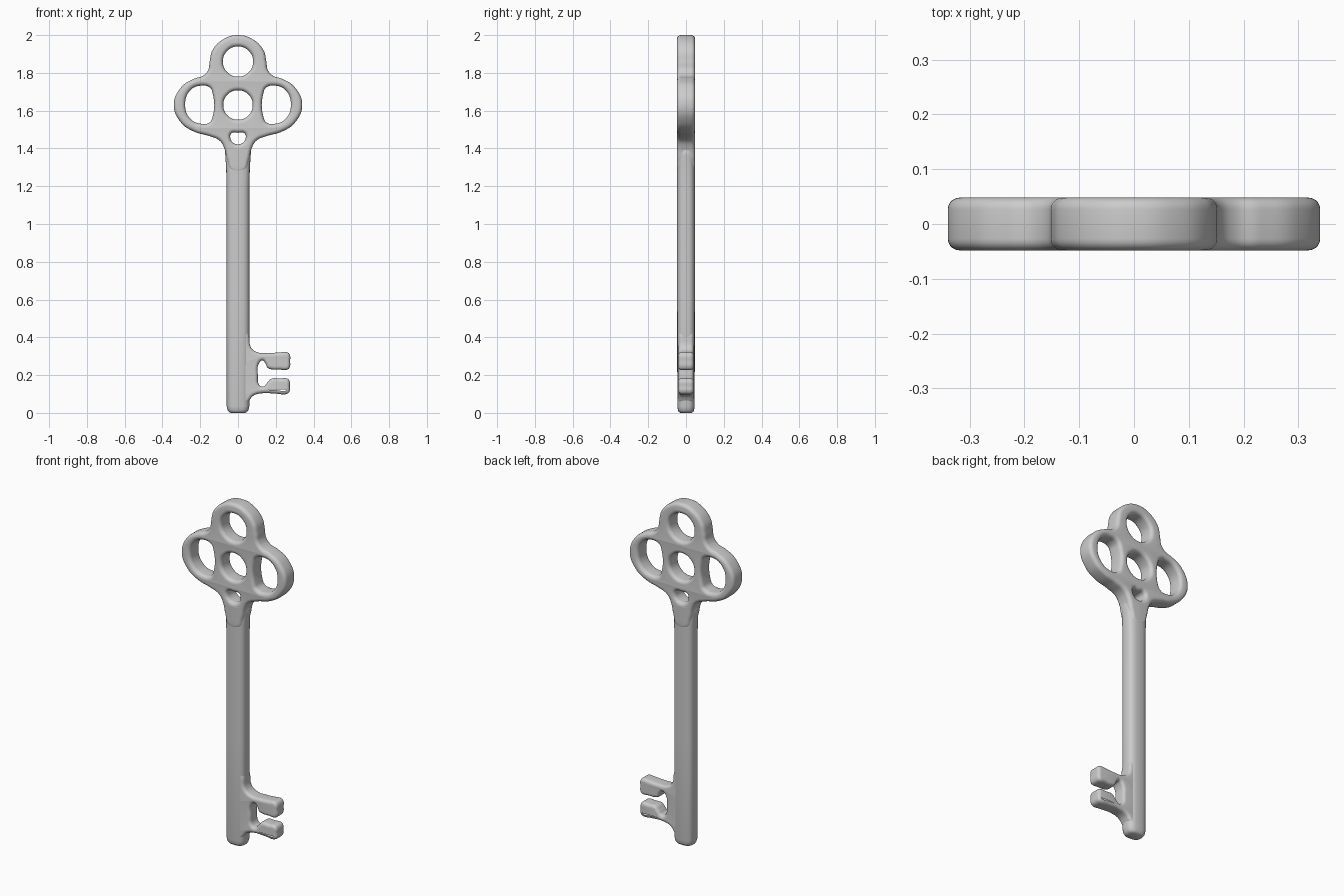
import bpy, bmesh, math

if "Cube" in bpy.data.objects:
    bpy.data.objects.remove(bpy.data.objects["Cube"])


def mirrored(half):
    """Complete a half outline by mirroring it in x (axis points kept once)."""
    return half + [(-x, z) for x, z in reversed(half) if abs(x) > 1e-6]


def ring(cx, cz, r, n=8):
    return [(cx + r * math.cos(2 * math.pi * i / n), cz + r * math.sin(2 * math.pi * i / n))
            for i in range(n)]


def finish(ob):
    bpy.ops.object.select_all(action='DESELECT')
    ob.select_set(True)
    bpy.context.view_layer.objects.active = ob


def plate(name, loops, half_depth, bevel):
    """Rounded flat plate from smooth closed outlines; inner loops become holes."""
    cu = bpy.data.curves.new(name, 'CURVE')
    cu.dimensions = '2D'
    cu.fill_mode = 'BOTH'
    cu.extrude = half_depth - bevel
    cu.bevel_depth = bevel
    cu.bevel_resolution = 4
    cu.offset = -bevel
    cu.resolution_u = 8
    for pts in loops:
        sp = cu.splines.new('BEZIER')
        sp.bezier_points.add(len(pts) - 1)
        sp.use_cyclic_u = True
        for bp, (x, z) in zip(sp.bezier_points, pts):
            bp.co = (x, z, 0)
            bp.handle_left_type = bp.handle_right_type = 'AUTO'
    ob = bpy.data.objects.new(name, cu)
    bpy.context.collection.objects.link(ob)
    ob.rotation_euler.x = math.pi / 2
    finish(ob)
    bpy.ops.object.convert(target='MESH')
    ob = bpy.context.object
    bpy.ops.object.transform_apply(location=False, rotation=True, scale=False)
    bm = bmesh.new()
    bm.from_mesh(ob.data)
    bmesh.ops.remove_doubles(bm, verts=bm.verts, dist=0.0001)
    bmesh.ops.recalc_face_normals(bm, faces=bm.faces)
    bm.to_mesh(ob.data)
    bm.free()
    bpy.ops.object.shade_smooth_by_angle(angle=math.radians(40))
    return ob


# Bow: three-lobed plate with five holes, its neck tapering into the shaft
bow_half = [(0, 2.0), (.078, 1.978), (.135, 1.92), (.15, 1.86), (.158, 1.815), (.185, 1.785),
            (.23, 1.77), (.30, 1.725), (.34, 1.63), (.30, 1.535), (.23, 1.488), (.15, 1.465),
            (.098, 1.442), (.074, 1.405), (.058, 1.34), (.035, 1.28)]
side_hole = [(.135, 1.695), (.15, 1.723), (.19, 1.733), (.25, 1.71), (.28, 1.63),
             (.25, 1.555), (.19, 1.53), (.15, 1.538), (.135, 1.565)]
small_hole = mirrored([(0, 1.483), (.034, 1.48), (.041, 1.458), (.025, 1.43), (0, 1.422)])
plate("bow", [mirrored(bow_half), ring(0, 1.86, .08), ring(0, 1.63, .078), small_hole,
              side_hole, [(-x, z) for x, z in side_hole]], .048, .021)

# Bit: two square teeth joined by a curved web
bit_outline = [(0, .05), (.03, .035), (.055, .06), (.08, .09), (.13, .104), (.2, .102),
               (.262, .102), (.273, .115), (.274, .14), (.273, .168), (.262, .181), (.22, .182),
               (.175, .18), (.155, .16), (.135, .14), (.115, .145), (.105, .2), (.11, .26),
               (.13, .278), (.145, .262), (.158, .238), (.18, .23), (.22, .229), (.264, .23),
               (.274, .242), (.276, .275), (.274, .308), (.262, .32), (.22, .32), (.17, .317),
               (.1, .322), (.07, .345), (.055, .42), (.03, .46), (0, .45)]
plate("bit", [bit_outline], .040, .018)

# Shaft: rounded-square section lofted through stations (z, half width, half depth)
stations = [(0, .038, .03), (.005, .048, .038), (.015, .055, .043), (.035, .06, .046),
            (.6, .06, .047), (1.2, .06, .047), (1.3, .063, .047), (1.36, .067, .047),
            (1.4, .070, .046), (1.41, .06, .038)]
N = 32
bm = bmesh.new()
rows = []
for z, hx, hy in stations:
    row = []
    for i in range(N):
        c, s = math.cos(2 * math.pi * i / N), math.sin(2 * math.pi * i / N)
        row.append(bm.verts.new((hx * math.copysign(abs(c) ** .7, c),
                                 hy * math.copysign(abs(s) ** .7, s), z)))
    rows.append(row)
for a, b in zip(rows, rows[1:]):
    for i in range(N):
        j = (i + 1) % N
        bm.faces.new((a[i], a[j], b[j], b[i]))
bm.faces.new(rows[0][::-1])
bm.faces.new(rows[-1])
me = bpy.data.meshes.new("shaft")
bm.to_mesh(me)
bm.free()
shaft = bpy.data.objects.new("shaft", me)
bpy.context.collection.objects.link(shaft)
finish(shaft)
bpy.ops.object.shade_smooth_by_angle(angle=math.radians(50))
